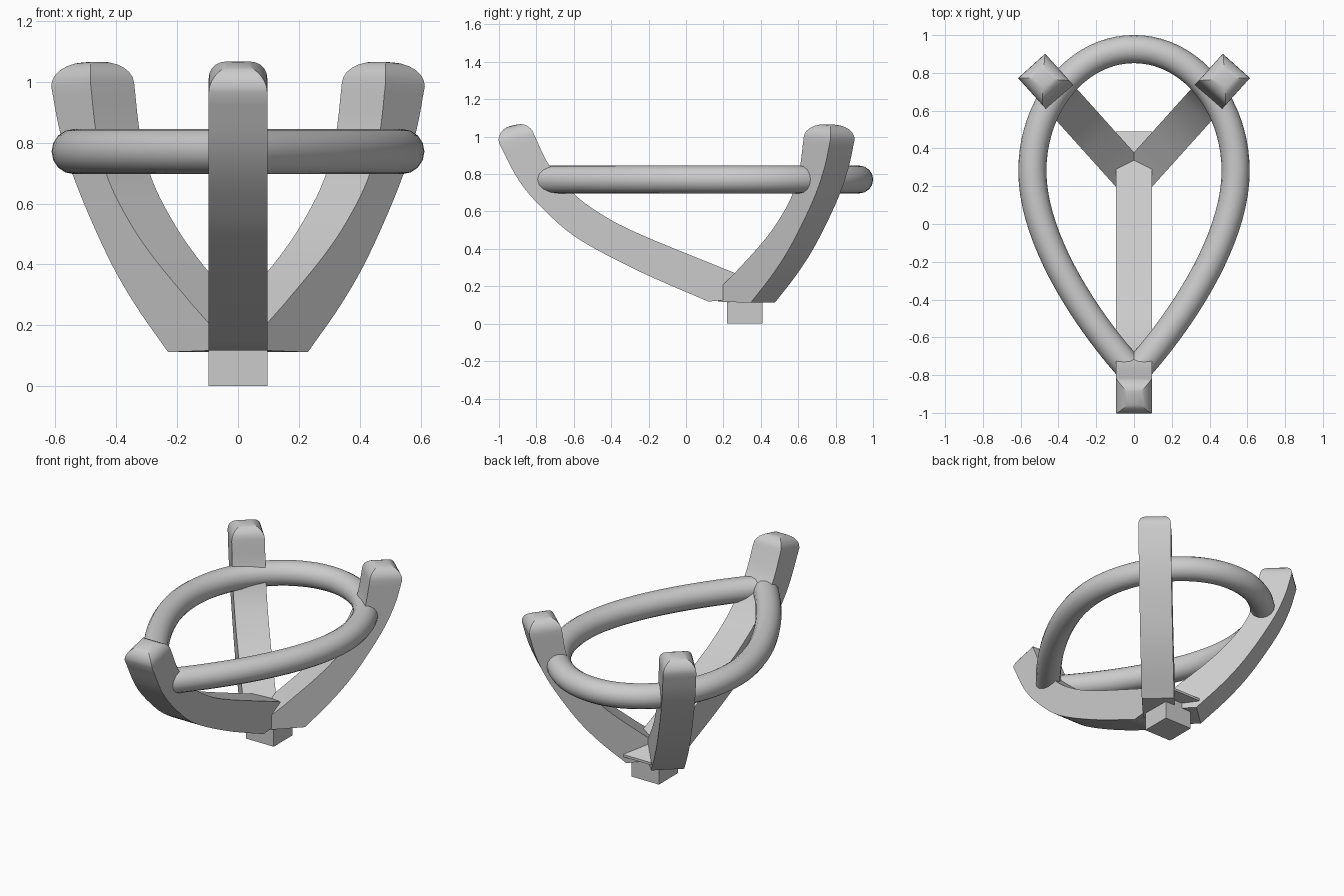
import bpy, bmesh, math
from mathutils import Vector

if "Cube" in bpy.data.objects:
    bpy.data.objects.remove(bpy.data.objects["Cube"])

HALF = 0.0965  # half width of every prong


def finish(obj, angle=30):
    bpy.ops.object.select_all(action='DESELECT')
    bpy.context.view_layer.objects.active = obj
    obj.select_set(True)
    bpy.ops.object.shade_smooth_by_angle(angle=math.radians(angle))


def spline(pts, steps=5):
    # Catmull-Rom through the profile points
    p = [Vector(q) for q in pts]
    p = [2 * p[0] - p[1]] + p + [2 * p[-1] - p[-2]]
    out = []
    for a, b, c, d in zip(p, p[1:], p[2:], p[3:]):
        for i in range(steps):
            t = i / steps
            out.append(0.5 * (2 * b + (c - a) * t + (2 * a - 5 * b + 4 * c - d) * t * t
                              + (3 * b - a - 3 * c + d) * t ** 3))
    return out + [p[-2]]


def prong(name, origin, angle, foot, outer, inner):
    # Square bar lofted between its outer and inner edge, ending in a domed tip
    d = Vector((math.cos(angle), math.sin(angle), 0))
    s = Vector((-d.y, d.x, 0))
    rows = [(Vector(foot[0]), Vector(foot[1]), HALF)]
    rows += [(o, i, HALF) for o, i in zip(spline(outer), spline(inner))]
    o, i, _ = rows[-1]
    across = (i - o).normalized()
    up = Vector((-across.y, across.x))
    if up.y < 0:
        up = -up
    for k in range(1, 7):
        a = k / 6 * math.pi / 2
        inset, h = 0.078 * (1 - math.cos(a)), 0.075 * math.sin(a)
        rows.append((o + across * inset + up * h, i - across * inset + up * h, HALF - inset))
    bm = bmesh.new()
    rings = []
    for o, i, w in rows:
        rings.append([bm.verts.new(Vector(origin) + d * q.x + s * e + Vector((0, 0, q.y)))
                      for q, e in ((o, -w), (o, w), (i, w), (i, -w))])
    for a, b in zip(rings, rings[1:]):
        for k in range(4):
            n = (k + 1) % 4
            bm.faces.new((a[k], a[n], b[n], b[k]))
    bm.faces.new(rings[0])
    bm.faces.new(rings[-1])
    bmesh.ops.recalc_face_normals(bm, faces=bm.faces)
    me = bpy.data.meshes.new(name)
    bm.to_mesh(me)
    bm.free()
    obj = bpy.data.objects.new(name, me)
    bpy.context.collection.objects.link(obj)
    finish(obj)


# Front prong, its foot running back under the other two
prong("front_prong", (0, 0, 0), -math.pi / 2, ((-0.49, 0.155), (-0.49, 0.17)),
      [(-0.12, 0.118), (0.25, 0.28), (0.57, 0.45), (0.75, 0.60), (0.89, 0.76), (1.0, 0.965)],
      [(-0.27, 0.267), (0.25, 0.48), (0.46, 0.59), (0.60, 0.695), (0.73, 0.845), (0.812, 1.01)])

# Two back prongs
for side, ang in (("right", 48), ("left", 132)):
    prong("back_prong_" + side, (0, 0.235, 0), math.radians(ang), ((0, 0.118), (0, 0.18)),
          [(0.236, 0.112), (0.40, 0.27), (0.535, 0.43), (0.685, 0.66), (0.765, 0.83), (0.81, 0.985)],
          [(0.12, 0.27), (0.31, 0.425), (0.43, 0.545), (0.53, 0.68), (0.588, 0.83), (0.617, 0.995)])

# Pear-shaped ring: open round tube whose ends meet inside the front prong
cu = bpy.data.curves.new("pear_ring", 'CURVE')
cu.dimensions = '3D'
cu.bevel_depth = 0.0745
cu.bevel_resolution = 6
cu.resolution_u = 20
cu.use_fill_caps = True
sp = cu.splines.new('BEZIER')
sp.bezier_points.add(4)
k = 0.552
W, Y, T = 0.538, 0.28, 0.926
TIP = -0.79
nodes = [((0, TIP), (-0.1, -0.9), (0.22, -0.55)),
         ((W, Y), (W, -0.10), (W, Y + (T - Y) * k)),
         ((0, T), (W * k, T), (-W * k, T)),
         ((-W, Y), (-W, Y + (T - Y) * k), (-W, -0.10)),
         ((0, TIP), (-0.22, -0.55), (0.1, -0.9))]
for bp, (co, left, right) in zip(sp.bezier_points, nodes):
    bp.handle_left_type = bp.handle_right_type = 'FREE'
    bp.co, bp.handle_left, bp.handle_right = [(*q, 0.771) for q in (co, left, right)]
ring = bpy.data.objects.new("pear_ring", cu)
bpy.context.collection.objects.link(ring)
bpy.ops.object.select_all(action='DESELECT')
bpy.context.view_layer.objects.active = ring
ring.select_set(True)
bpy.ops.object.convert(target='MESH')
finish(bpy.context.view_layer.objects.active, 40)

# Base peg
bpy.ops.mesh.primitive_cube_add(size=1, location=(0, 0.315, 0.075))
peg = bpy.context.object
peg.name = "base_peg"
peg.scale = (2 * HALF, 0.19, 0.15)
